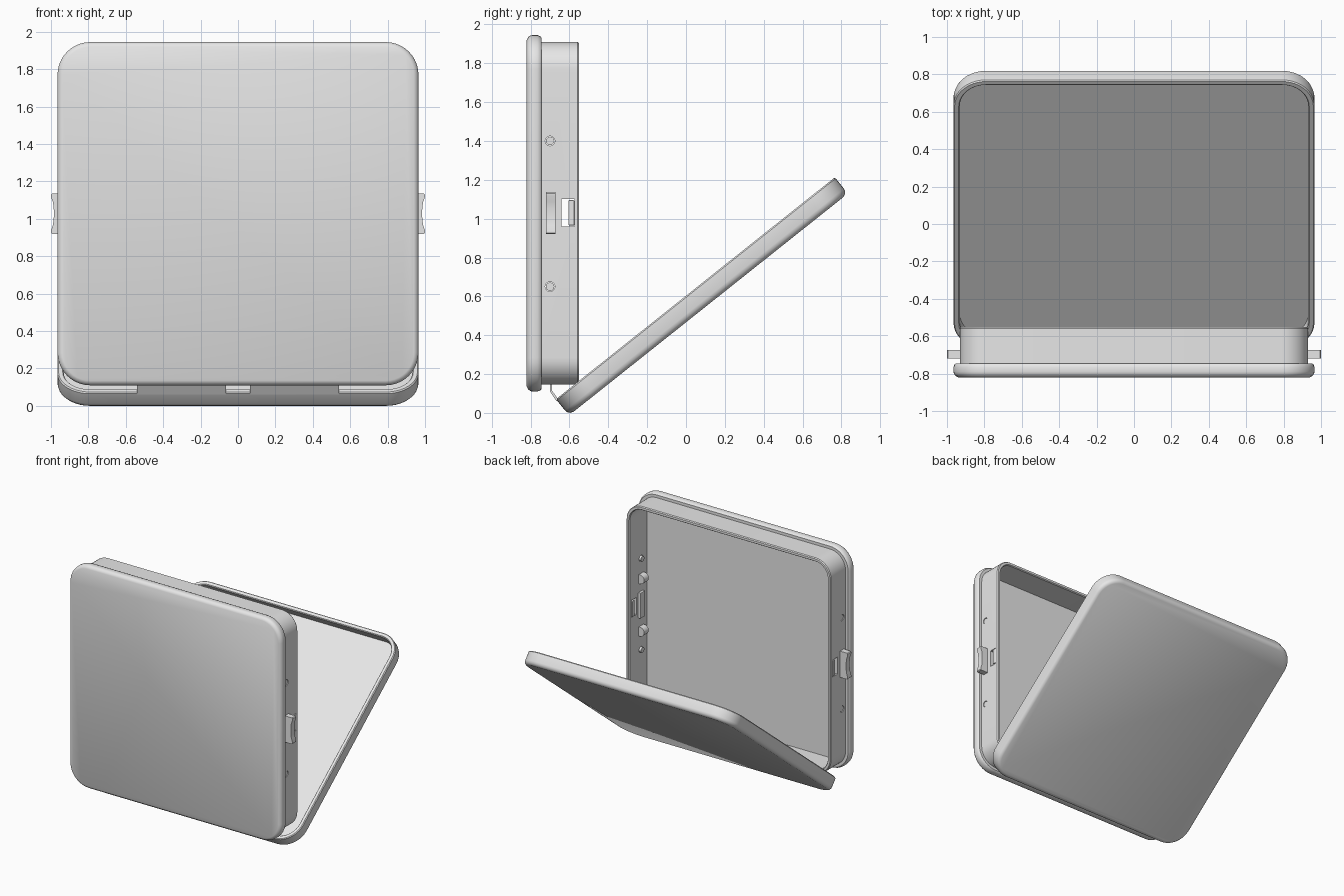
import bpy, bmesh, math
from mathutils import Matrix, Vector

cube = bpy.data.objects.get("Cube")
if cube:
    bpy.data.objects.remove(cube, do_unlink=True)

grey = bpy.data.materials.new("plain_grey")
grey.use_nodes = True
grey.diffuse_color = (0.8, 0.8, 0.8, 1)
grey.node_tree.nodes["Principled BSDF"].inputs["Base Color"].default_value = (0.8, 0.8, 0.8, 1)

HALF_W, HALF_H, RADIUS = 0.965, 0.9175, 0.175


def finish(bm, name):
    bmesh.ops.recalc_face_normals(bm, faces=bm.faces)
    mesh = bpy.data.meshes.new(name)
    bm.to_mesh(mesh)
    bm.free()
    mesh.materials.append(grey)
    obj = bpy.data.objects.new(name, mesh)
    bpy.context.collection.objects.link(obj)
    return obj


def activate(obj):
    bpy.ops.object.select_all(action='DESELECT')
    obj.select_set(True)
    bpy.context.view_layer.objects.active = obj


def smooth(obj):
    activate(obj)
    bpy.ops.object.shade_smooth_by_angle(angle=math.radians(32))


def rounded_loop(inset, segs=10):
    """Points of a rounded rectangle, inset from the full outline."""
    r = RADIUS - inset
    pts = []
    for k, (sx, sy) in enumerate([(1, 1), (-1, 1), (-1, -1), (1, -1)]):
        cx, cy = sx * (HALF_W - RADIUS), sy * (HALF_H - RADIUS)
        for i in range(segs + 1):
            a = (k + i / segs) * math.pi / 2
            pts.append((cx + r * math.cos(a), cy + r * math.sin(a)))
    return pts


def tray(name, rings, place):
    """Loft (inset, depth) rings into a closed shell."""
    bm = bmesh.new()
    loops = [[bm.verts.new(place(x, v, t)) for x, v in rounded_loop(inset)]
             for inset, t in rings]
    for a, b in zip(loops, loops[1:]):
        for i in range(len(a)):
            j = (i + 1) % len(a)
            bm.faces.new((a[i], a[j], b[j], b[i]))
    bm.faces.new(loops[0])
    bm.faces.new(loops[-1])
    return finish(bm, name)


def box(name, x, y, z, bevel=0):
    bm = bmesh.new()
    size = Matrix.Diagonal((x[1] - x[0], y[1] - y[0], z[1] - z[0], 1))
    mid = Matrix.Translation([(a + b) / 2 for a, b in (x, y, z)])
    bmesh.ops.create_cube(bm, size=1, matrix=mid @ size)
    if bevel:
        bmesh.ops.bevel(bm, geom=bm.edges[:], offset=bevel, segments=2,
                        profile=0.5, affect='EDGES')
    return finish(bm, name)


def cylinder(name, centre, radius, length, axis):
    bm = bmesh.new()
    turn = Matrix.Rotation(math.pi / 2, 4, axis)
    bmesh.ops.create_cone(bm, cap_ends=True, segments=24, radius1=radius, radius2=radius,
                          depth=length, matrix=Matrix.Translation(centre) @ turn)
    return finish(bm, name)


def extrude(name, points, direction):
    bm = bmesh.new()
    face = bm.faces.new([bm.verts.new(p) for p in points])
    new = bmesh.ops.extrude_face_region(bm, geom=[face])["geom"]
    bmesh.ops.translate(bm, vec=Vector(direction),
                        verts=[g for g in new if isinstance(g, bmesh.types.BMVert)])
    return finish(bm, name)


# Upright base tray: flanged front plate with a thin wall behind it
base = tray("base_tray", [
    (0.025, 0), (0.010, 0.008), (0.002, 0.02), (0, 0.03), (0, 0.055), (0.006, 0.07),
    (0.012, 0.075), (0.035, 0.075), (0.035, 0.262), (0.041, 0.27), (0.059, 0.27),
    (0.065, 0.262), (0.065, 0.04)],
    lambda x, v, t: (x, -0.82 + t, 1.0275 + v))

# Open lid, tilted back around the lower hinge
TILT = math.radians(38.5)
COS, SIN = math.cos(TILT), math.sin(TILT)


def lid_place(x, v, t):
    d, n = 0.4375 + v, 0.365 + t
    return (x, d * COS - n * SIN, d * SIN + n * COS)


lid = tray("lid", [
    (0.030, 0), (0.014, 0.006), (0.004, 0.018), (0, 0.032), (0, 0.1), (0.006, 0.107),
    (0.028, 0.107), (0.034, 0.1), (0.034, 0.03)], lid_place)

# Wall openings: latch slots and pin holes
HOLES = (0.65, 1.4)
cutters = []
for s in (-1, 1):
    cutters.append(box("slot_cutter", (s * 0.915 - 0.03, s * 0.915 + 0.03),
                       (-0.64, -0.575), (0.96, 1.1)))
    for z in HOLES:
        cutters.append(cylinder("hole_cutter", (s * 0.915, -0.7, z), 0.025, 0.06, 'Y'))
for c in cutters:
    c.hide_render = True
    mod = base.modifiers.new("opening", 'BOOLEAN')
    mod.operation, mod.solver, mod.object = 'DIFFERENCE', 'EXACT', c
activate(base)
for mod in list(base.modifiers):
    bpy.ops.object.modifier_apply(modifier=mod.name)
for c in cutters:
    bpy.data.objects.remove(c, do_unlink=True)
smooth(base)
smooth(lid)

# Side fittings, mirrored left and right
for s, side in ((1, "left"), (-1, "right")):
    # Push button with a shallow finger hollow
    half = [(0.91, 0.108), (0.994, 0.108), (1.0, 0.102), (1.0, 0.09),
            (0.989, 0.06), (0.985, 0.02)]
    outline = [(x, 1.028 + h) for x, h in half] + [(x, 1.028 - h) for x, h in reversed(half)]
    button = extrude(side + "_button", [(s * x, -0.72, z) for x, z in outline], (0, 0.047, 0))
    smooth(button)
    # Inner slider and latch catch
    box(side + "_slider", sorted((s * 0.88, s * 0.912)), (-0.725, -0.665), (0.92, 1.13), 0.004)
    box(side + "_catch", sorted((s * 0.89, s * 0.934)), (-0.605, -0.575), (0.965, 1.095), 0.004)
    # Pins and springs on the inside of the wall
    for i, z in enumerate(HOLES):
        smooth(cylinder(f"{side}_pin_{i + 1}", (s * 0.905, -0.7, z), 0.022, 0.042, 'Y'))
    for i, z in enumerate((0.81, 1.24)):
        smooth(cylinder(f"{side}_spring_{i + 1}", (s * 0.888, -0.7, z), 0.038, 0.06, 'X'))
    # Hinge flap from the base underside to the lid rim
    flap = [(-0.70, 0.15), (-0.70, 0.11), (-0.668, 0.062), (-0.655, 0.066),
            (-0.69, 0.115), (-0.69, 0.15)]
    extrude(side + "_hinge_flap", [(s * 0.065, y, z) for y, z in flap], (s * 0.475, 0, 0))
